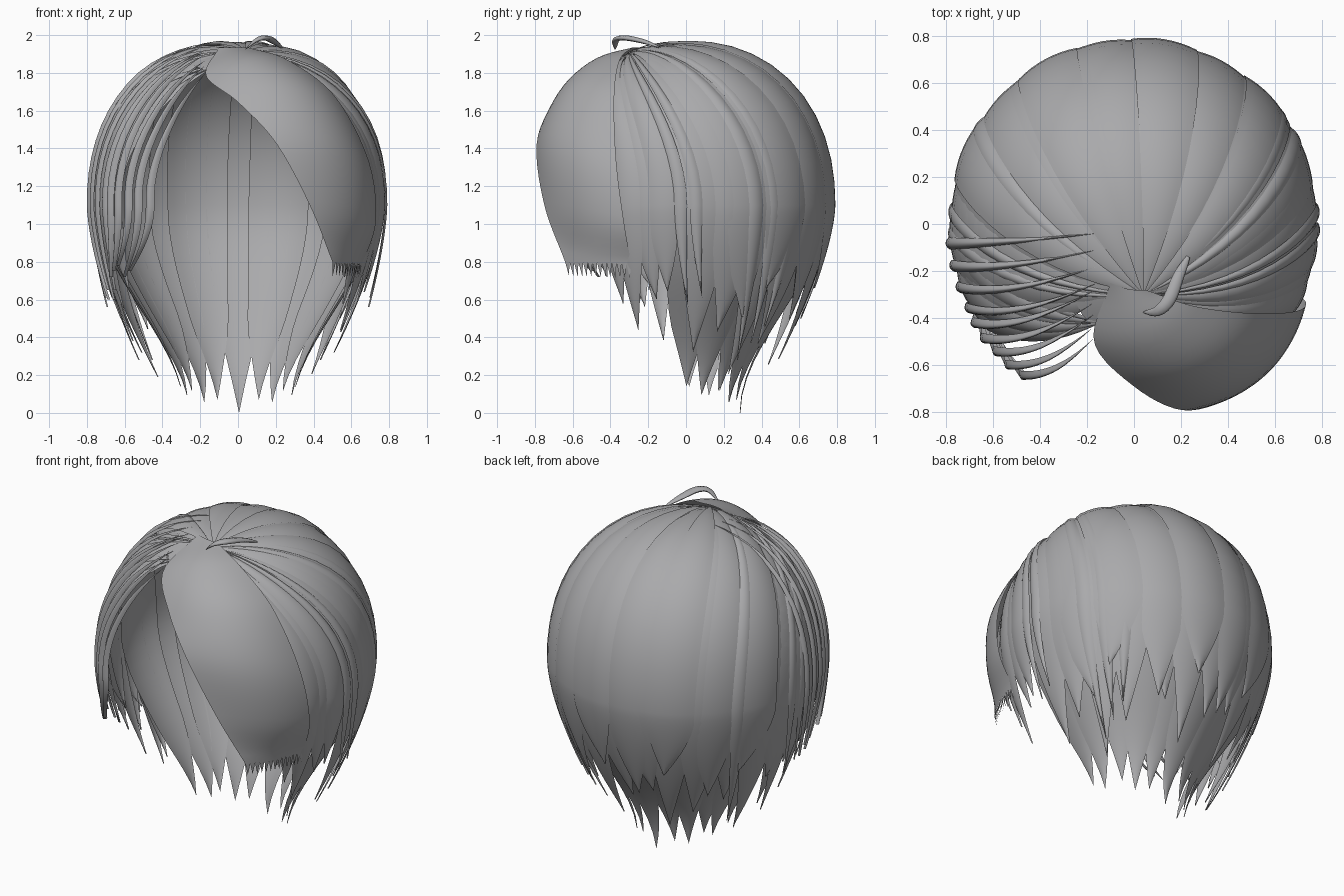
import bpy, math, random
from mathutils import Vector

random.seed(4)
if "Cube" in bpy.data.objects:
    bpy.data.objects.remove(bpy.data.objects["Cube"], do_unlink=True)

GREY = (0.4, 0.4, 0.41, 1)
mat = bpy.data.materials.new("hair grey")
mat.use_nodes = True
mat.diffuse_color = GREY
bsdf = mat.node_tree.nodes["Principled BSDF"]
bsdf.inputs["Base Color"].default_value = GREY
bsdf.inputs["Roughness"].default_value = 0.7

RADIUS, HEIGHT, EQUATOR, POWER = 0.78, 0.86, 1.1, 2.2


def sheet(name, rows):
    """Smooth surface through equal rows of points."""
    n = len(rows[0])
    verts = [p for row in rows for p in row]
    faces = []
    for r in range(len(rows) - 1):
        for c in range(n - 1):
            a = r * n + c
            faces.append((a, a + n, a + n + 1, a + 1))
    mesh = bpy.data.meshes.new(name)
    mesh.from_pydata(verts, [], faces)
    mesh.materials.append(mat)
    mesh.shade_smooth()
    obj = bpy.data.objects.new(name, mesh)
    bpy.context.collection.objects.link(obj)


def spline(points, t):
    """Catmull-Rom point at t in 0..1."""
    pts = [Vector(p) for p in points]
    pts = [2 * pts[0] - pts[1]] + pts + [2 * pts[-1] - pts[-2]]
    x = t * (len(pts) - 3)
    i = min(int(x), len(pts) - 4)
    f = x - i
    a, b, c, d = pts[i:i + 4]
    return 0.5 * (2 * b + (c - a) * f + (2 * a - 5 * b + 4 * c - d) * f * f
                  + (3 * b - a - 3 * c + d) * f ** 3)


def on_dome(d, scale):
    """Push a direction out to the rounded skull shape."""
    h = math.hypot(d.x, d.y)
    d = d / (h ** POWER + abs(d.z) ** POWER) ** (1 / POWER)
    return Vector((d.x * RADIUS * scale, d.y * RADIUS * scale, EQUATOR + d.z * HEIGHT * scale))


def root_direction(x, y):
    x, y = x / RADIUS, y / RADIUS
    h = math.hypot(x, y)
    return Vector((x, y, (1 - h ** POWER) ** (1 / POWER))).normalized()


def lock(name, root, azimuth, half_width, tip, scale=1.0, tuck=0.55, swing=0.0,
         bulge=0.012, start=0.3, hug_neck=False):
    """Lock of hair fanning from the root over the skull and tapering to a tip."""
    top = root_direction(*root)
    upper, lower, cols = 14, 12, 8
    rows = []
    for r in range(upper + lower + 1):
        t = min(r / upper, 1)
        v = max(r - upper, 0) / lower
        taper = 1 - max(0, (v - start) / (1 - start)) ** 1.5
        row = []
        for c in range(cols + 1):
            u = 2 * c / cols - 1
            az = math.radians(azimuth + u * half_width * taper + swing * v * v)
            # bend the path so that it meets the equator going straight down
            drift = -1.5 * top.dot(Vector((-math.sin(az), math.cos(az), 0)))
            az += drift * (1 - t) * t * t
            rim = Vector((math.cos(az), math.sin(az), 0))
            s = scale + bulge * (1 - u * u) * min(1, 3 * t)
            p = on_dome(top.slerp(rim, t), s)
            if v > 0:
                p.z = EQUATOR + (tip - EQUATOR) * v
                w = (EQUATOR - p.z) / EQUATOR
                k = 1 - tuck * (w * w * (3 - 2 * w) if hug_neck else w ** 1.5)
                p.x *= k
                p.y *= k
            row.append(p)
        rows.append(row)
    sheet(name, rows)


def fan(name, root, first, last, count, tip_rule, overlap=0.66, scale=1.0, sway=6, **options):
    """Row of neighbouring locks; tip_rule gives the tip height for an azimuth."""
    step = (last - first) / count
    for i in range(count):
        az = first + (i + 0.5) * step
        lock(f"{name}_{i + 1}", root, az, step * overlap, tip_rule(az, i),
             scale=scale + 0.01 * (i % 2), swing=random.uniform(-sway, sway), **options)


def tube(name, points, width):
    """Tapered round strand along a path."""
    rows, steps, sides = [], 16, 8
    for i in range(steps + 1):
        t = i / steps
        p = spline(points, t)
        d = (spline(points, min(t + 0.02, 1)) - spline(points, max(t - 0.02, 0))).normalized()
        side = d.cross(Vector((0, 0, 1))).normalized()
        up = side.cross(d)
        w = width * math.sin(math.pi * (0.06 + 0.93 * t)) ** 0.7
        rows.append([p + side * w * math.cos(q * math.tau / sides)
                     + up * 0.5 * w * math.sin(q * math.tau / sides) for q in range(sides + 1)])
    sheet(name, rows)


# Crown patch under the parting
rows = []
for ring in range(6):
    r = 0.2 * ring / 5
    rows.append([on_dome(root_direction(-0.06 + r * math.cos(q * math.tau / 20),
                                        -0.27 + r * math.sin(q * math.tau / 20)), 0.995)
                 for q in range(21)])
sheet("crown_patch", rows)

CROWN = (0.04, -0.3)
PARTING = (-0.13, -0.42)

# Long inner layer hugging the neck
fan("nape_lock", CROWN, -5, 185, 11,
    lambda az, i: (0.04, 0.0)[i % 2] + 0.1 * abs(math.cos(math.radians(az))),
    overlap=0.75, scale=0.95, tuck=0.62, start=0.6, hug_neck=True)

# Outer back layer
fan("back_lock", CROWN, 0, 180, 13,
    lambda az, i: (0.46, 0.56, 0.32)[i % 3] - 0.14 * abs(math.cos(math.radians(az))),
    scale=0.985, tuck=0.57)

# Short top layer over the back
fan("back_top_lock", CROWN, 15, 165, 8,
    lambda az, i: (0.5, 0.66)[i % 2], overlap=0.55, scale=0.998, tuck=0.53, start=0.15)

# Left side, partly hidden under the fringe
fan("left_side_lock", CROWN, -50, -5, 6,
    lambda az, i: (0.8, 0.72, 0.58, 0.44, 0.6, 0.64)[i], overlap=0.75, scale=0.985, tuck=0.5,
    sway=3)

# Right side, swept from the parting
fan("right_side_lock", PARTING, 170, 214, 5,
    lambda az, i: (0.28, 0.5, 0.38, 0.56, 0.66)[i], overlap=0.75, scale=0.985, tuck=0.5)

# Filler between the crown and the right side
fan("right_crown_lock", (-0.04, -0.3), 165, 205, 3,
    lambda az, i: 0.55 + 0.06 * i, overlap=0.8, scale=0.985, tuck=0.5)

# Separate strands framing the face on the right
for i in range(5):
    lock(f"right_front_strand_{i + 1}", (-0.17, -0.28 - 0.05 * i),
         212 + 5.5 * i, 2.0, 0.72 + 0.03 * (i % 3), scale=1.015 + 0.006 * (i % 2),
         tuck=0.3, swing=-5 - 2 * i, bulge=0.03, start=0.1)

# Thin raised strands over the right side
for i in range(4):
    lock(f"right_top_strand_{i + 1}", (-0.16, -0.04 - 0.07 * i), 186 + 7 * i, 1.9,
         0.6 + 0.05 * (i % 2), scale=1.012, tuck=0.4, swing=6 - 3 * i, bulge=0.02, start=0.1)

# Wide raised ribbons behind both sides
for i, az in enumerate((28, 37, 46, 148)):
    lock(f"rear_ribbon_{i + 1}", CROWN, az, 3.8, 0.28 + 0.09 * (i % 3), scale=1.002,
         tuck=0.54, swing=4 - 3 * (i % 3), bulge=0.016, start=0.1)

# Loose wisps at the widest points
for i, az in enumerate((-2, 4, 176, 183)):
    lock(f"side_wisp_{i + 1}", CROWN, az, 2.5, 0.56 + 0.05 * (i % 2), scale=1.002,
         tuck=0.35, swing=3, start=0.0)

# Wide swept fringe with a comb-like hem
inner_edge = [(-0.1, -0.25, 1.935), (-0.17, -0.5, 1.785), (0.0, -0.69, 1.645),
              (0.2, -0.79, 1.43), (0.38, -0.75, 1.1), (0.5, -0.64, 0.8)]
outer_edge = [(0.05, -0.28, 1.935), (0.26, -0.35, 1.87), (0.51, -0.38, 1.68),
              (0.69, -0.37, 1.34), (0.73, -0.33, 1.02), (0.66, -0.29, 0.79)]
rows, steps, teeth = [], 28, 14
for r in range(steps + 2):
    t = min(r / steps, 1)
    a, b = spline(inner_edge, t), spline(outer_edge, t)
    az_a, az_b = math.atan2(a.y, a.x), math.atan2(b.y, b.x)
    row = []
    for c in range(2 * teeth + 1):
        u = c / (2 * teeth)
        az = az_a + (az_b - az_a) * u
        swell = math.sin(math.pi * u) * math.sin(math.pi * t)
        rad = a.xy.length + (b.xy.length - a.xy.length) * u + 0.035 * swell
        z = a.z + (b.z - a.z) * u + 0.08 * swell * (1 - t)
        if r > steps and c % 2:
            z -= 0.075
            rad -= 0.012
        row.append(Vector((rad * math.cos(az), rad * math.sin(az), z)))
    rows.append(row)
sheet("fringe", rows)

# Stray curl on the crown
tube("crown_curl", [(0.23, -0.14, 1.935), (0.19, -0.22, 1.965), (0.15, -0.32, 1.985),
                    (0.1, -0.37, 1.975), (0.04, -0.375, 1.925)], 0.028)
